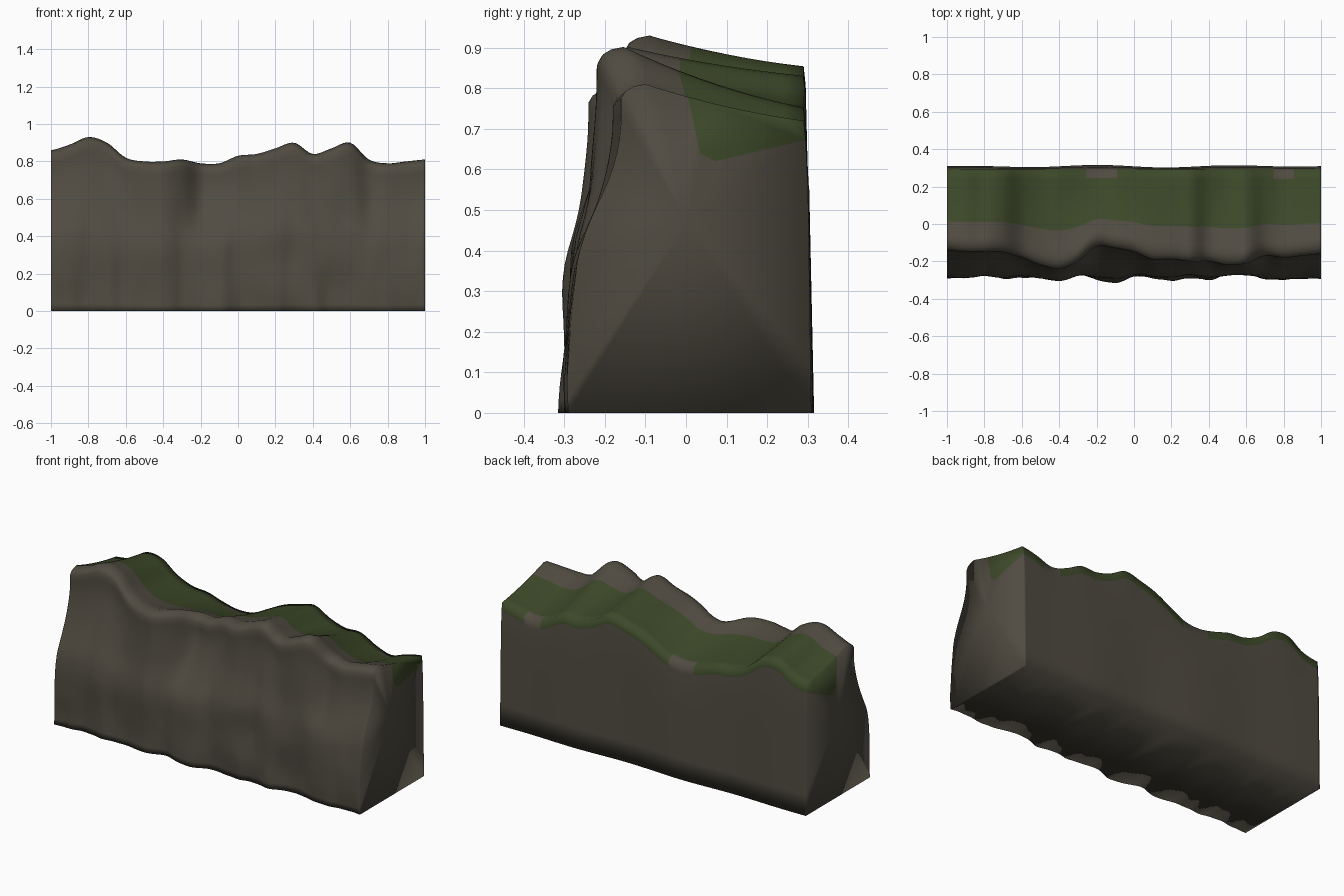
import bpy
import bmesh
import math
from mathutils import Vector, noise

cube = bpy.data.objects.get("Cube")
if cube:
    bpy.data.objects.remove(cube)


def make_material(name, color):
    mat = bpy.data.materials.new(name)
    mat.use_nodes = True
    mat.diffuse_color = (*color, 1)
    mat.node_tree.nodes["Principled BSDF"].inputs["Base Color"].default_value = (*color, 1)
    return mat


rock = make_material("brown rock", (0.08, 0.071, 0.053))
grass = make_material("dark green grass", (0.046, 0.065, 0.022))
ROCK, GRASS = range(2)

# Outlines along the length, evenly spaced, in hundredths
CREST = [86, 89, 93, 90, 82, 80, 80, 81, 79, 79, 83, 84, 87, 90, 84, 87, 90, 81, 79, 80, 81]
LIP = [14, 15, 15, 15, 18, 22, 24, 20, 12, 13, 15, 19, 19, 20, 20, 22, 21, 17, 18, 17, 16]
FOOT = [29, 29, 28, 29, 28, 29, 31, 28, 29, 31, 28, 29, 30, 28, 29, 27, 27, 29, 30, 29, 29]
REAR = [77, 79, 85, 84, 77, 73, 72, 69, 67, 68, 73, 78, 81, 83, 78, 75, 75, 70, 67, 70, 72]
# Cliff face: how far the foot has moved toward the lip at even height steps
SLOPE = [0, 0, 0.02, 0.04, 0.08, 0.18, 0.42, 0.68, 0.88, 0.99, 1]


def sample(values, t):
    """Smooth curve through evenly spaced values, t from zero to one."""
    last = len(values) - 1
    i = min(int(t * last), last - 1)
    f = t * last - i
    a, b, c, d = (values[min(max(i + k, 0), last)] for k in (-1, 0, 1, 2))
    return b + f / 2 * (c - a + f * (2 * a - 5 * b + 4 * c - d + f * (3 * (b - c) + d - a)))


FRONT_STEPS = 24
TOP_STEPS = 10
MEADOW_STEP = 4
BARE_HEIGHT = 0.682


def section(x):
    """Closed outline of the cliff at x: face, lip, top, rear wall."""
    t = (x + 1) / 2
    crest, lip, foot, rear = (sample(v, t) / 100 for v in (CREST, LIP, FOOT, REAR))
    points = []
    # Weathered front face
    for i in range(FRONT_STEPS):
        f = i / (FRONT_STEPS - 1)
        z = f * (crest - 0.035)
        y = -foot + (foot - lip) * sample(SLOPE, f)
        bump = noise.noise(Vector((x * 4, 0, z * 5))) + 0.5 * noise.noise(Vector((x * 13, 3, z * 3)))
        points.append((y + 0.016 * bump * (1 - f * f), z))
    # Rounded lip
    points += [(-lip + 0.01, crest - 0.018), (-lip + 0.03, crest - 0.006)]
    # Sloping top, with one step exactly on the edge of the grass
    start = -lip + 0.06
    meadow = 0.085 - lip / 2
    for i in range(TOP_STEPS + 1):
        if i <= MEADOW_STEP:
            y = start + (meadow - start) * i / MEADOW_STEP
        else:
            y = meadow + (0.29 - meadow) * (i - MEADOW_STEP) / (TOP_STEPS - MEADOW_STEP)
        s = (y - start) / (0.29 - start)
        points.append((y, crest + (rear - crest) * s * (1.4 - 0.4 * s)))
    # Rear wall, with its first step at the lower edge of the grass
    swell = 0.007 * math.cos(8.4 * (x + 0.2)) * (1 - x * x)
    points.append((0.295, rear - 0.048))
    for z in (0.55, 0.4, 0.25, 0.12, 0):
        points.append((0.309 - 0.015 * z + swell * (1 - z), z))
    return points


# Loft the sections along the length
bm = bmesh.new()
COLUMNS = 110
stations = [-1, -0.988] + [-1 + 2 * i / COLUMNS for i in range(1, COLUMNS)] + [0.988, 1]
rings = [[bm.verts.new((x, y, z)) for y, z in section(x)] for x in sorted(stations)]
count = len(rings[0])
meadow_index = FRONT_STEPS + 2 + MEADOW_STEP
rear_index = FRONT_STEPS + 2 + TOP_STEPS
wall_index = rear_index + 1
for a, b in zip(rings, rings[1:]):
    for i in range(count):
        j = (i + 1) % count
        face = bm.faces.new((a[i], b[i], b[j], a[j]))
        # Grass grows over the top and rear edge, except in the lowest dips
        bare = i >= rear_index - 1 and a[rear_index].co.z < BARE_HEIGHT
        face.material_index = GRASS if meadow_index <= i < wall_index and not bare else ROCK

# End faces: a grass corner, and rock fanned around a centre point
for ring in (rings[0], rings[-1]):
    x = ring[0].co.x
    centre = bm.verts.new((x, 0, 0.47))
    corners = [bm.verts.new((x, y, z)) for y, z in ((0.07, 0.62), (0.035, 0.64))]
    patch = bm.faces.new(ring[meadow_index:wall_index + 1] + corners)
    patch.material_index = GRASS
    border = ring[wall_index:] + ring[:meadow_index + 1] + corners[::-1]
    for p, q in zip(border, border[1:] + border[:1]):
        bm.faces.new((p, q, centre))

bmesh.ops.recalc_face_normals(bm, faces=bm.faces)
for face in bm.faces:
    face.smooth = True

mesh = bpy.data.meshes.new("cliff_block")
bm.to_mesh(mesh)
bm.free()
mesh.materials.append(rock)
mesh.materials.append(grass)
cliff = bpy.data.objects.new("cliff_block", mesh)
bpy.context.collection.objects.link(cliff)
